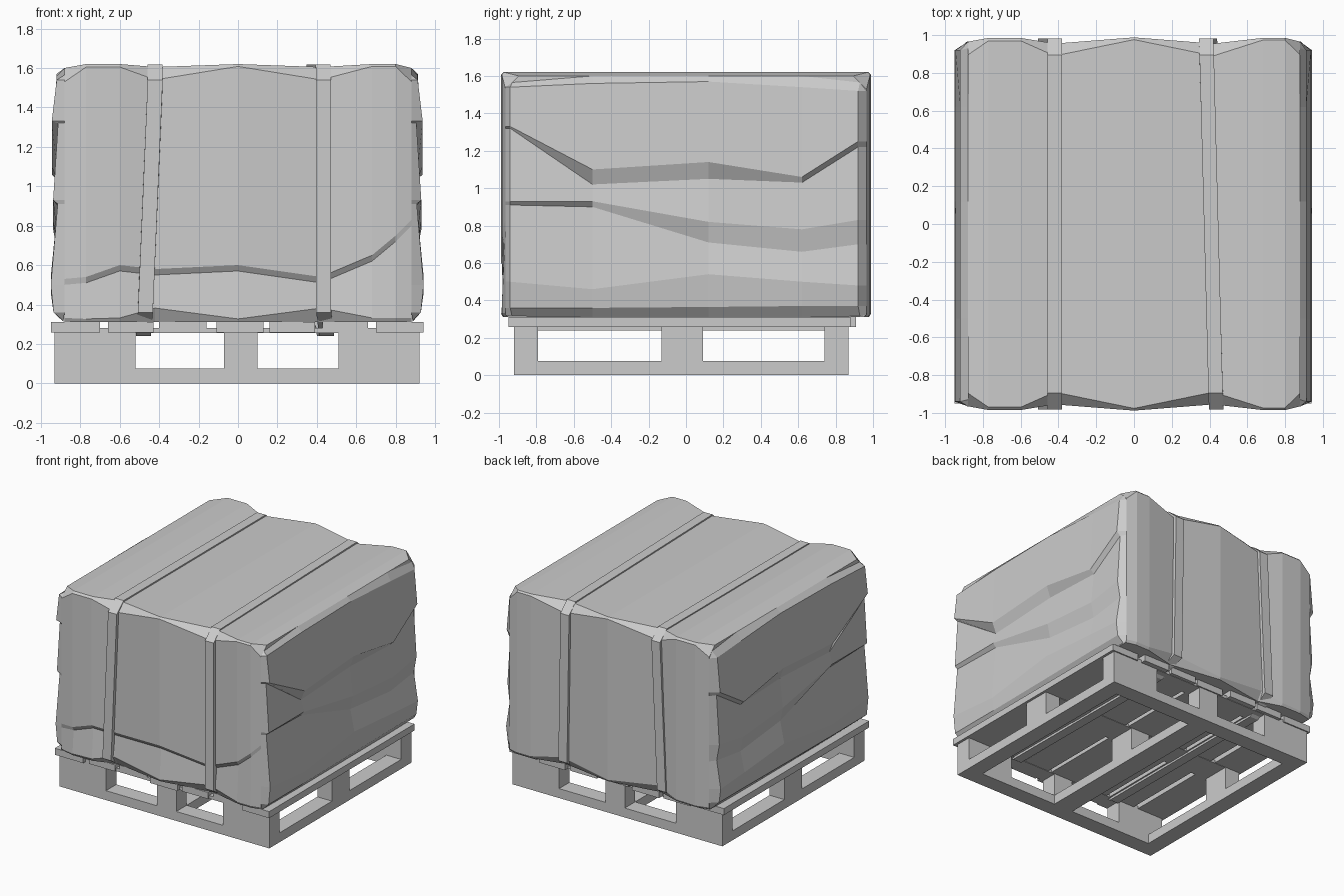
import bpy, bmesh
from mathutils import Vector

if "Cube" in bpy.data.objects:
    bpy.data.objects.remove(bpy.data.objects["Cube"])


def mesh(name, verts, faces):
    bm = bmesh.new()
    vs = [bm.verts.new(v) for v in verts]
    for f in faces:
        bm.faces.new([vs[i] for i in f])
    bmesh.ops.recalc_face_normals(bm, faces=bm.faces)
    me = bpy.data.meshes.new(name)
    bm.to_mesh(me)
    bm.free()
    ob = bpy.data.objects.new(name, me)
    bpy.context.collection.objects.link(ob)
    return ob


def box(name, x0, x1, y0, y1, z0, z1):
    v = [(x, y, z) for x in (x0, x1) for y in (y0, y1) for z in (z0, z1)]
    return mesh(name, v, [(0, 1, 3, 2), (4, 6, 7, 5), (0, 4, 5, 1),
                          (2, 3, 7, 6), (0, 2, 6, 4), (1, 5, 7, 3)])


def quads(rows, cols, wrap=False):
    return [(i*cols + j, i*cols + (j+1) % cols, (i+1)*cols + (j+1) % cols, (i+1)*cols + j)
            for i in range(rows-1) for j in range(cols if wrap else cols-1)]


# pallet: bottom runners, blocks, cross boards, deck slats
xs = [(-.93, -.52), (-.07, .10), (.51, .92)]
ys = [(-.92, -.79), (-.13, .09), (.74, .87)]
for y0, y1 in (ys[0], ys[2]):
    box("bottom_end_board", -.93, .92, y0, y1, 0, .075)
for x0, x1 in ((-.93, -.80), (-.07, .10), (.79, .92)):
    box("bottom_runner", x0, x1, -.79, .74, 0, .075)
for j, (y0, y1) in enumerate(ys):
    for i, (x0, x1) in enumerate(xs):
        if j == 1:
            x0, x1 = ((-.93, -.80), (x0, x1), (.79, .92))[i]
        box("pallet_block", x0, x1, y0, y1, .075, .262)
    box("cross_board", -.93, .92, y0, y1, .255, .28)
slats = [(-.95, -.70), (-.66, -.43), (-.40, -.16), (-.11, .13), (.16, .39), (.43, .66), (.70, .94)]
for k, (x0, x1) in enumerate(slats):
    d = .015 * (k % 3 - 1)
    box("deck_slat", x0, x1, -.935 + d, .895 + d, .258, .31)

# wrapped load: yz rings lofted along x
# x, half depth, edge chamfer, top height, bottom chamfer, fold height, fold depth
stations = [(-.88, .965, .07, 1.60, .02, .50, 0), (-.77, .985, .015, 1.62, .015, .51, .015),
            (-.60, .985, .015, 1.62, .02, .57, .02), (-.42, .955, .065, 1.605, .07, .55, .02),
            (0, .988, .012, 1.62, .015, .57, .02), (.42, .955, .065, 1.605, .07, .51, .02),
            (.68, .985, .012, 1.62, .02, .62, .02), (.80, .985, .012, 1.62, .02, .72, .01),
            (.88, .965, .07, 1.60, .02, .80, 0)]
verts = []
for x, f, c, t, b, fz, fd in stations:
    ring = [(-f + b*.6, .312), (-f, .312 + b), (-f + fd, fz), (-f, fz + .03), (-f, t - c),
            (-f + c, t), (f - c, t), (f, t - c), (f, .312 + b), (f - b*.6, .312)]
    verts += [(x, y, z) for y, z in ring]
n, r = len(stations), 10
mesh("wrapped_load", verts, quads(n, r, True) + [tuple(range(r)), tuple(range((n-1)*r, n*r))])

# crumpled side panels: creases as rows of (offset, heights at five y columns)
cols = (-.94, -.50, .12, .62, .92)
folds = [(.912, (1.54, 1.56, 1.57, 1.54, 1.52)), (.937, (1.33, 1.10, 1.14, 1.06, 1.25)),
         (.905, (1.32, 1.02, 1.05, 1.03, 1.22)), (.930, (.93, .93, .82, .78, .83)),
         (.907, (.91, .90, .71, .66, .70)), (.942, (.50, .46, .54, .50, .48)),
         (.928, (.36, .36, .365, .37, .37))]


def side_panel(name, s, push):
    v = []

    def edge_row(z, zc, x):
        yy = (-.965, -.93) + cols[1:4] + (.93, .965)
        zz = (zc, (z + zc)/2, z, z, z, (z + zc)/2, zc)
        v.extend((s*x, y, h) for y, h in zip(yy, zz))
    edge_row(1.60, 1.53, .88)
    for x, zs in folds:
        v.append((s*.88, -.965, zs[0]))
        v.extend((s*(x + push), y, z) for y, z in zip(cols, zs))
        v.append((s*.88, .965, zs[4]))
    edge_row(.312, .32, .885)
    ob = mesh(name, v, quads(len(folds) + 2, 7))
    # outward winding for the open shell
    me = ob.data
    if sum(p.normal.x * p.area for p in me.polygons) * s < 0:
        me.flip_normals()


side_panel("right_side_wrap", 1, 0)
side_panel("left_side_wrap", -1, .008)

# straps: flat bands around load and deck
outer = [(-.982, .36), (-.982, 1.54), (-.895, 1.617), (.895, 1.617),
         (.982, 1.54), (.982, .36), (.80, .24), (-.80, .24)]


def strap(name, xpath):
    v = []
    mid = Vector((0, .93))
    for (y, z), x in zip(outer, xpath):
        p = Vector((y, z))
        q = mid + Vector(((y)*.965, (z - mid.y)*.965))
        v += [(x - .038, *p), (x + .038, *p), (x + .038, *q), (x - .038, *q)]
    k = len(outer)
    v += v[:4]
    ob = mesh(name, v, quads(k + 1, 4, True))
    bm = bmesh.new()
    bm.from_mesh(ob.data)
    bmesh.ops.remove_doubles(bm, verts=bm.verts, dist=1e-5)
    bmesh.ops.recalc_face_normals(bm, faces=bm.faces)
    bm.to_mesh(ob.data)
    bm.free()


strap("left_strap", (-.47, -.42, -.42, -.42, -.42, -.47, -.48, -.48))
strap("right_strap", (.435, .435, .432, .385, .382, .40, .44, .45))
